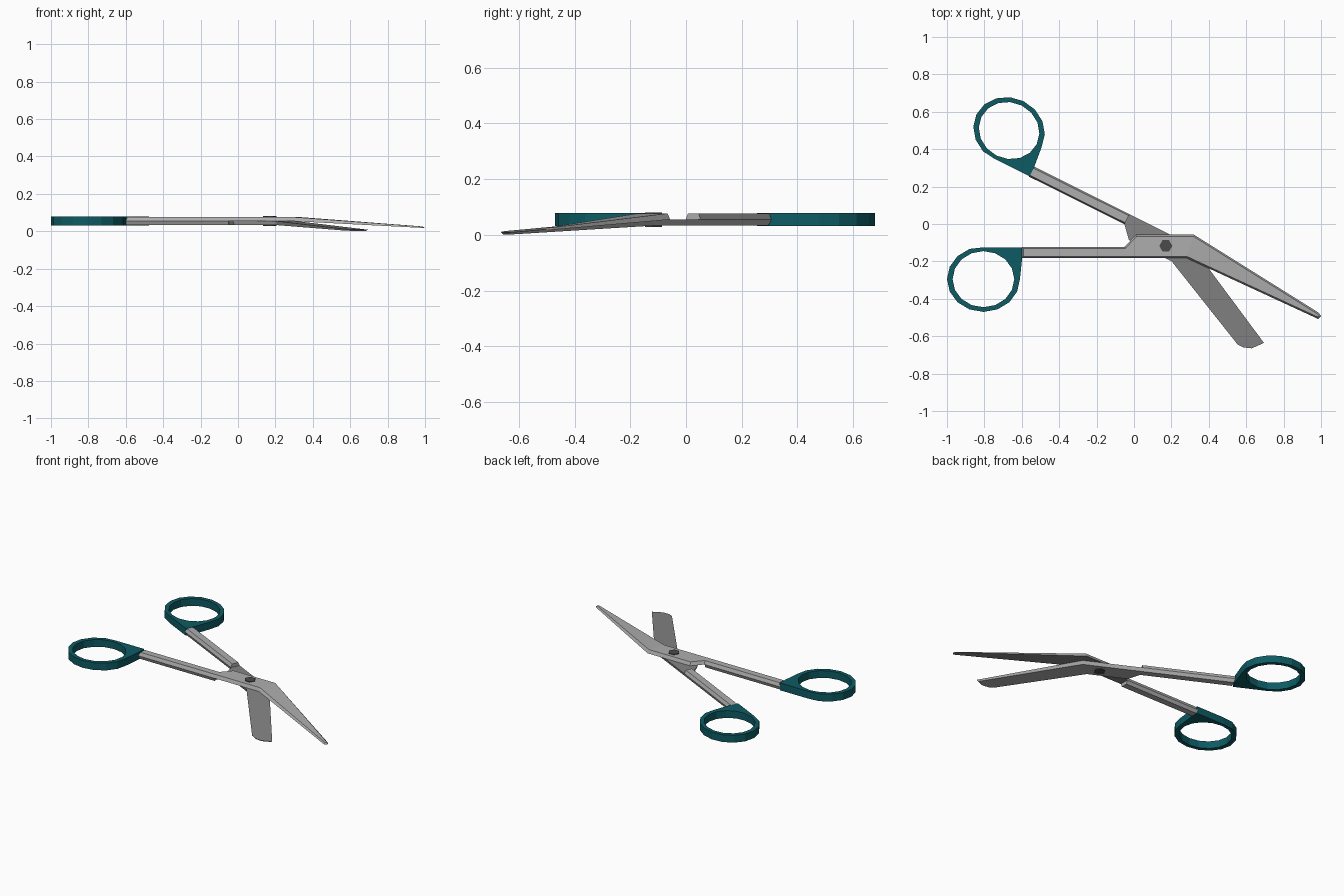
import bpy, bmesh, math
from mathutils import Matrix, Vector

if "Cube" in bpy.data.objects:
    bpy.data.objects.remove(bpy.data.objects["Cube"])


def material(name, rgb):
    m = bpy.data.materials.new(name)
    m.diffuse_color = (*rgb, 1)
    m.use_nodes = True
    m.node_tree.nodes["Principled BSDF"].inputs["Base Color"].default_value = m.diffuse_color
    return m


STEEL = material("steel", (0.42, 0.42, 0.42))
DARK_STEEL = material("dark steel", (0.23, 0.23, 0.23))
SCREW = material("screw grey", (0.07, 0.07, 0.07))
TEAL = material("teal plastic", (0.004, 0.105, 0.125))

PIVOT = Vector((0.17, -0.117, 0.055))
THICK = 0.022      # thickness of one half at the joint
CHAMFER = 0.009


def inset(pts, d):
    """Move a counter-clockwise outline inwards by d with mitred corners."""
    out = []
    for i, p in enumerate(pts):
        p = Vector(p)
        a = (p - Vector(pts[i - 1])).normalized()
        b = (Vector(pts[(i + 1) % len(pts)]) - p).normalized()
        na, nb = Vector((-a.y, a.x)), Vector((-b.y, b.x))
        out.append(p + (na + nb) * d / (1 + na.dot(nb)))
    return out


def finish(bm, name, mats, matrix):
    bmesh.ops.recalc_face_normals(bm, faces=bm.faces)
    me = bpy.data.meshes.new(name)
    bm.to_mesh(me)
    bm.free()
    me.transform(matrix)
    for m in mats:
        me.materials.append(m)
    ob = bpy.data.objects.new(name, me)
    bpy.context.collection.objects.link(ob)
    return ob


def side_faces(bm, a, b):
    n = len(a)
    return [bm.faces.new((a[i], a[(i + 1) % n], b[(i + 1) % n], b[i])) for i in range(n)]


def plate(name, matrix, end, pad, low, tips, high, length, side, drops):
    """Arm layer, joint pad and sloping blade in one chamfered plate."""
    outline = [(end, -0.065), low, *tips, high, (pad + 0.06, 0.06), (pad, -0.005), (end, -0.005)]
    last = 2 + len(tips)                      # index of the second bend point
    mid = (Vector(low) + Vector(high)) / 2
    along = Vector((0.9, 0.434 * side))

    def loop(pts, z, z_tip):
        vs = []
        for i, p in enumerate(pts):
            t = (Vector(p) - mid).dot(along) / length if 1 < i < last else 0
            vs.append(bm.verts.new((p[0], p[1], z + (z_tip - z) * t)))
        return vs

    bm = bmesh.new()
    inner = loop(outline, 0, drops[0])
    outer = loop(inset(outline, CHAMFER), THICK, drops[1])
    side_faces(bm, inner, outer)
    for vs, mat in ((inner, 1), (outer, 0)):
        for part in (vs[1:last + 1], [vs[0], vs[1]] + vs[last:]):
            bm.faces.new(part).material_index = mat
    finish(bm, name, (STEEL, DARK_STEEL), matrix)


def arm(name, matrix, end, pad):
    """Second layer of the arm, giving it a six-sided section."""
    bm = bmesh.new()
    layers = []
    for d, z in ((0, 0), (CHAMFER, -THICK)):
        layers.append([bm.verts.new((x, y, z)) for x, y in (
            (end, -0.065 + d), (pad, -0.065 + d), (pad, -0.005 - d), (end, -0.005 - d))])
    side_faces(bm, *layers)
    for vs in layers:
        bm.faces.new(vs)
    finish(bm, name, (STEEL,), matrix)


def finger_ring(name, matrix, end):
    """Faceted finger loop with a web that meets the arm."""
    n, h = 16, 0.024
    cx, cy = end - 0.205, -0.178
    outer, inner = [], []
    for k in range(n):
        a = 2 * math.pi * k / n
        outer.append((0.195 * math.cos(a), min(0.17, 0.175 * math.sin(a))))
        inner.append((0.165 * math.cos(a), 0.15 * math.sin(a)))
    outer[1:4] = [(0.207, 0.112), (0.207, 0.17), (0.07, 0.17)]
    bm = bmesh.new()
    rows = [[bm.verts.new((cx + x, cy + y, z)) for x, y in pts]
            for pts, z in ((outer, -h), (outer, h), (inner, h), (inner, -h))]
    for i in range(4):
        side_faces(bm, rows[i], rows[(i + 1) % 4])
    finish(bm, name, (TEAL,), matrix)


# Upper half lies along x; lower half is flipped over and turned about the pivot
place = Matrix.Translation(PIVOT)
flip = place @ Matrix.Rotation(math.radians(-26.5), 4, 'Z') @ Matrix.Rotation(math.pi, 4, 'X')

halves = (
    ("upper", place, -0.77, -0.22, (0.11, -0.065),
     [(0.815, -0.391), (0.830, -0.375), (0.817, -0.357)], (0.15, 0.06), 0.79, -1, (-0.037, -0.030)),
    ("lower", flip, -0.82, -0.25, (0.12, -0.065),
     [(0.701, 0.230), (0.656, 0.285), (0.613, 0.301), (0.580, 0.301)], (0.065, 0.06), 0.64, 1, (0.046, 0.054)),
)
for label, matrix, end, pad, *blade in halves:
    plate(label + "_blade", matrix, end, pad, *blade)
    arm(label + "_arm", matrix, end, pad)
    finger_ring(label + "_finger_ring", matrix, end)

# Hexagonal pivot screw through both halves
bm = bmesh.new()
bmesh.ops.create_cone(bm, cap_ends=True, segments=6, radius1=0.035, radius2=0.035, depth=0.052)
ob = finish(bm, "pivot_screw", (SCREW,), place)
# turn so that two corners point along x
corner = max(ob.data.vertices, key=lambda v: v.co.x).co - PIVOT
turn = Matrix.Rotation(-math.atan2(corner.y, corner.x), 4, 'Z')
ob.data.transform(place @ turn @ place.inverted())
